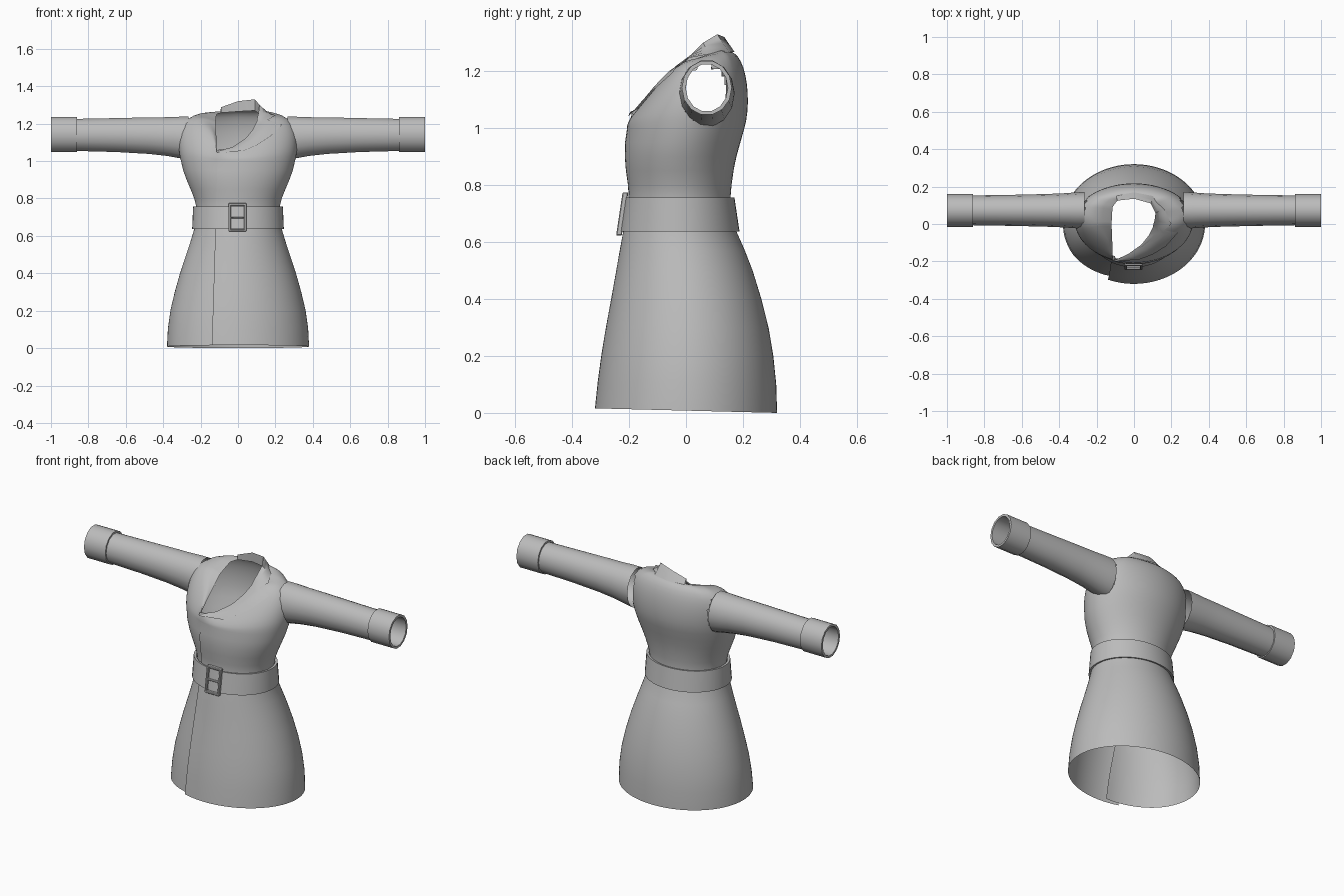
import bpy, bmesh
from math import sin, cos, pi, asin, atan2, radians
from mathutils import Vector
from mathutils.bvhtree import BVHTree

if "Cube" in bpy.data.objects:
    bpy.data.objects.remove(bpy.data.objects["Cube"], do_unlink=True)

cloth = bpy.data.materials.new("grey cloth")
cloth.use_nodes = True
cloth.diffuse_color = (0.5, 0.5, 0.5, 1)
cloth.node_tree.nodes["Principled BSDF"].inputs["Base Color"].default_value = (0.5, 0.5, 0.5, 1)


def finish(name, bm, angle=40):
    """Turn a bmesh into a smooth-shaded object."""
    mesh = bpy.data.meshes.new(name)
    bm.to_mesh(mesh)
    bm.free()
    mesh.materials.append(cloth)
    obj = bpy.data.objects.new(name, mesh)
    bpy.context.collection.objects.link(obj)
    bpy.ops.object.select_all(action='DESELECT')
    obj.select_set(True)
    bpy.context.view_layer.objects.active = obj
    bpy.ops.object.shade_smooth_by_angle(angle=radians(angle))
    return obj


def loft(rows, closed=False):
    """Skin a grid of points; closed joins the last column to the first."""
    bm = bmesh.new()
    grid = [[bm.verts.new(p) for p in row] for row in rows]
    count = len(rows[0])
    for low, high in zip(grid, grid[1:]):
        for i in range(count if closed else count - 1):
            j = (i + 1) % count
            bm.faces.new((low[i], low[j], high[j], high[i]))
    bmesh.ops.remove_doubles(bm, verts=bm.verts, dist=0.0005)
    return bm


def ring(a, half_x, front, back, z):
    """Point on an oval cross-section; angle 0 is the front."""
    return Vector((half_x * sin(a), (front + back) / 2 - (back - front) / 2 * cos(a), z))


# Collar columns from the lapel point round to the back: fold, stand height, outer edge
collar_columns = [
    ((-.115, -.2, 1.05), 0, (-.11, -.205, 1.043)),
    ((-.03, -.16, 1.075), 0, (.03, -.195, 1.055)),
    ((.04, -.11, 1.12), 0, (.1, -.165, 1.085)),
    ((.08, -.06, 1.17), 0, (.17, -.12, 1.13)),
    ((.1, -.02, 1.21), 0, (.235, -.04, 1.195)),
    ((.103, -.005, 1.23), .01, (.16, -.03, 1.22)),
    ((.11, .02, 1.26), .03, (.2, 0, 1.245)),
    ((.115, .06, 1.3), .05, (.16, .08, 1.26)),
    ((.09, .11, 1.33), .06, (.1, .15, 1.268)),
    ((0, .135, 1.32), .055, (0, .17, 1.268)),
    ((-.09, .125, 1.288), .03, (-.095, .15, 1.264)),
]
folds = [Vector(f) for f, h, o in collar_columns]
neck = [Vector((f[0], f[1], f[2] - h)) for f, h, o in collar_columns]
neck_line = neck + [Vector(p) for p in
                    ((-.115, .09, 1.25), (-.12, 0, 1.21), (-.116, -.1, 1.13), (-.113, -.19, 1.05))]


def neck_angle(p):
    return (atan2(p.x, .03 - p.y) + radians(26.6)) % (2 * pi) / (2 * pi)


neck_u = [neck_angle(p) for p in neck_line]
neck_u[0], neck_u[-1] = 0, 1


def neck_point(u):
    for i in range(len(neck_u) - 1):
        if u <= neck_u[i + 1]:
            t = (u - neck_u[i]) / (neck_u[i + 1] - neck_u[i])
            return neck_line[i].lerp(neck_line[i + 1], t)
    return neck_line[-1].copy()


# Coat body: skirt and waist sections (height, half width, front, back)
sections = [
    (0, .38, -.32, .32), (.1, .375, -.31, .317), (.2, .361, -.297, .307), (.3, .338, -.281, .29),
    (.4, .31, -.263, .265), (.5, .277, -.245, .234), (.57, .254, -.233, .207), (.64, .233, -.22, .176),
    (.7, .223, -.207, .16), (.75, .222, -.201, .156), (.8, .234, -.204, .16), (.85, .254, -.211, .167),
    (.9, .275, -.215, .177), (.95, .293, -.214, .191), (1, .305, -.207, .205),
]
COLUMNS = 80
rows = []
for z, half_x, front, back in sections:
    start = asin(-(.14 - .03 * z) / half_x)
    row = []
    for i in range(COLUMNS + 1):
        u = i / COLUMNS
        a = start + u * (2 * pi + .25 * (1 - z))
        # the right panel tucks in beneath the left one
        tuck = 1 - (.1 - .085 * z) * max(0, (u - .85) / .15) ** 1.5
        p = ring(a, half_x * tuck, front * tuck, back, z)
        p.z += .008 * (1 + cos(a)) * max(0, 1 - z * 3)
        row.append(p)
    rows.append(row)

# Chest and shoulders curve from the last section into the neckline
STEPS = 12
chest = rows[-1]
for s in range(1, STEPS + 1):
    t = s / STEPS
    row = []
    for i in range(COLUMNS + 1):
        u = i / COLUMNS
        a = start + u * 2 * pi
        end = neck_point(u)
        f = max(0, cos(a)) ** 2
        c1 = ring(a, .33, -.21, .235, 1.1)
        c1.z += (1 + (end.z - 1) * .4 - c1.z) * f
        c2 = ring(a, .335, -.08, .21, 1.3).lerp(end, f)
        q = 1 - t
        row.append(chest[i] * q ** 3 + c1 * 3 * q * q * t + c2 * 3 * q * t * t + end * t ** 3)
    rows.append(row)
body = loft(rows)

# Open the armholes
holes = []
for face in body.faces:
    c = face.calc_center_median()
    if abs(c.x) > .25 and ((c.y - .07) / .08) ** 2 + ((c.z - 1.125) / .095) ** 2 < 1:
        holes.append(face)
bmesh.ops.delete(body, geom=holes, context='FACES')
surface = BVHTree.FromBMesh(body)
finish("coat_body", body, 50)


def front_y(p, gap):
    """Depth of the coat front at a point, or None where it is far away."""
    hit = surface.ray_cast(Vector((p.x, -1, p.z)), Vector((0, 1, 0)))[0]
    return hit.y - gap if hit and abs(hit.y - p.y) < .06 else None


# Collar and lapel, on the left side only
outer = [Vector(o) for f, h, o in collar_columns]
for p in outer[:5]:
    y = front_y(p, .01)
    p.y = p.y if y is None else y
collar_rows = [neck, folds]
for t in (.25, .5, .75, 1):
    row = []
    for i in range(len(folds)):
        p = folds[i].lerp(outer[i], t)
        y = front_y(p, .01)
        if i < 7 and y is not None:
            p.y = min(p.y, y)
        row.append(p)
    collar_rows.append(row)
finish("collar", loft(collar_rows), 45)


# Sleeves and cuffs: stations (x, centre z, radius y, radius z)
def tube(name, side, stations, sides=14):
    rows = [[(side * x, .073 + ry * cos(2 * pi * i / sides), z + rz * sin(2 * pi * i / sides))
             for i in range(sides)] for x, z, ry, rz in stations]
    bm = loft(rows, True)
    bmesh.ops.recalc_face_normals(bm, faces=bm.faces)
    finish(name, bm, 40)


sleeve = [(.265, 1.122, .098, .118), (.31, 1.126, .096, .114), (.38, 1.131, .091, .106),
          (.48, 1.136, .087, .1), (.65, 1.139, .083, .093), (.9, 1.14, .079, .087)]
cuff = [(.86, 1.142, .078, .086), (.86, 1.142, .088, .097), (1, 1.142, .088, .097),
        (1, 1.142, .074, .084), (.88, 1.142, .074, .084)]
for side, label in ((1, "left"), (-1, "right")):
    tube(label + "_sleeve", side, sleeve)
    tube(label + "_cuff", side, cuff)

# Belt: a thick band that stands off the waist
band = [(.23, -.215, .172, .64), (.245, -.232, .188, .637), (.24, -.214, .17, .757), (.225, -.203, .158, .755)]
belt = loft([[ring(2 * pi * i / 48, *b) for i in range(48)] for b in band], True)
finish("belt", belt, 35)


# Buckle: frame, prong and keeper bars, leaning with the belt
def bar(name, x0, x1, z0, z1, out=.014):
    bm = bmesh.new()
    bmesh.ops.create_cube(bm, size=1)
    for v in bm.verts:
        x, y, z = v.co
        v.co.x = (x0 + x1) / 2 + x * (x1 - x0)
        v.co.z = (z0 + z1) / 2 + z * (z1 - z0)
        v.co.y = -.224 + (v.co.z - .7) * .15 + y * out
    bmesh.ops.bevel(bm, geom=bm.edges[:], offset=.003, segments=1, affect='EDGES')
    finish(name, bm, 30)


for name, x0, x1 in (("buckle_right_side", -.05, -.038), ("buckle_left_side", .033, .045)):
    bar(name, x0, x1, .623, .775, .02)
for name, z0, z1 in (("buckle_bottom", .623, .635), ("buckle_top", .763, .775)):
    bar(name, -.046, .041, z0, z1, .02)
bar("buckle_prong", -.044, .039, .694, .702, .017)
